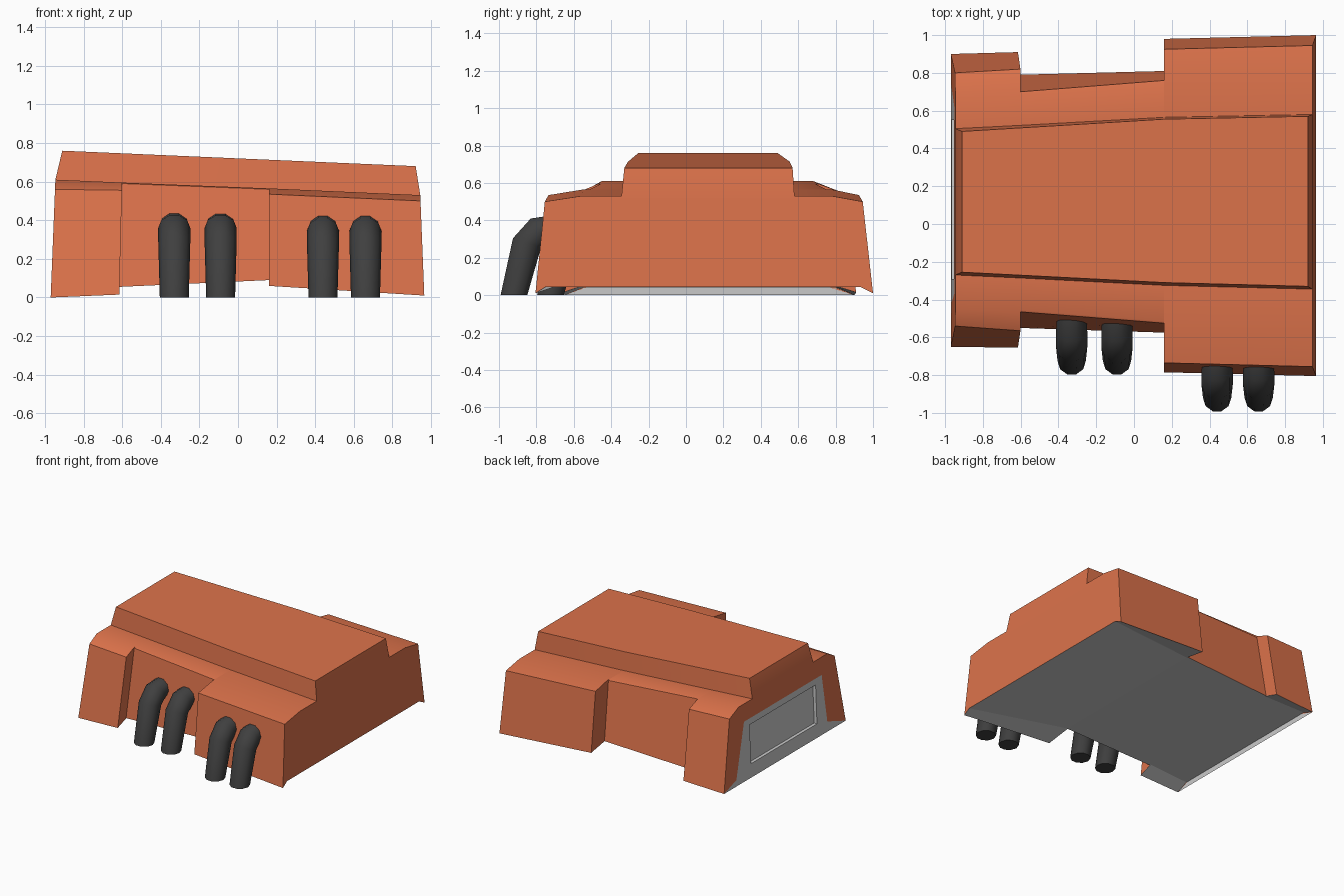
import bpy, bmesh, math
from mathutils import Vector

if "Cube" in bpy.data.objects:
    bpy.data.objects.remove(bpy.data.objects["Cube"])


def material(name, rgb):
    m = bpy.data.materials.new(name)
    m.diffuse_color = (*rgb, 1)
    m.use_nodes = True
    m.node_tree.nodes["Principled BSDF"].inputs["Base Color"].default_value = m.diffuse_color
    return m


orange = material("orange_paint", (0.72, 0.17, 0.07))
dark = material("dark_rubber", (0.05, 0.05, 0.05))


def make(name, verts, faces, facing, mat=None, smooth=None):
    """Mesh from faces; the largest face is made to look along `facing`."""
    bm = bmesh.new()
    vs = [bm.verts.new(v) for v in verts]
    for f in faces:
        bm.faces.new([vs[i] for i in f])
    bmesh.ops.remove_doubles(bm, verts=bm.verts, dist=1e-4)
    tiny = [f for f in bm.faces if f.calc_area() < 1e-6]
    bmesh.ops.delete(bm, geom=tiny, context='FACES_ONLY')
    bmesh.ops.recalc_face_normals(bm, faces=bm.faces)
    bm.normal_update()
    big = max(bm.faces, key=lambda f: f.calc_area())
    if big.normal.dot(Vector(facing)) < 0:
        bmesh.ops.reverse_faces(bm, faces=bm.faces)
    loose = [v for v in bm.verts if not v.link_faces]
    bmesh.ops.delete(bm, geom=loose, context='VERTS')
    me = bpy.data.meshes.new(name)
    bm.to_mesh(me)
    bm.free()
    ob = bpy.data.objects.new(name, me)
    bpy.context.collection.objects.link(ob)
    if mat:
        me.materials.append(mat)
    if smooth:
        bpy.ops.object.select_all(action='DESELECT')
        ob.select_set(True)
        bpy.context.view_layer.objects.active = ob
        bpy.ops.object.shade_smooth_by_angle(angle=math.radians(smooth))
    return ob


def lerp(x, table):
    """Piecewise linear value at x."""
    for (x0, a), (x1, b) in zip(table, table[1:]):
        if x <= x1 or (x1, b) == table[-1]:
            return a + (b - a) * (x - x0) / (x1 - x0)


# Casing stations: x, lean, top x, heights, front y, back y
# (each for floor edge, foot, shoulder, deck edge)
stations = [
    (-0.97, 0.04, -0.91, (.04, .00, .56, .61), (-.55, -.65, -.54, -.45), (.80, .90, .80, .68)),
    (-0.615, 0.025, -0.60, (.055, .015, .555, .595), (-.54, -.655, -.565, -.47), (.78, .91, .82, .71)),
    (-0.615, 0.025, -0.60, (.055, .055, .59, .595), (-.54, -.55, -.465, -.455), (.78, .79, .70, .69)),
    (0.16, 0, 0.16, (.09, .09, .56, .565), (-.57, -.575, -.525, -.515), (.80, .81, .76, .75)),
    (0.16, 0, 0.16, (.09, .06, .535, .565), (-.57, -.785, -.735, -.55), (.80, .98, .925, .78)),
    (0.965, -0.04, 0.92, (.045, .01, .50, .53), (-.75, -.805, -.755, -.56), (.93, 1.0, .945, .78)),
]


def section(x, lean, tx, zs, front, back):
    zf = zs[3]
    zt = lerp(tx, [(-.91, .76), (.92, .68)])
    fy = [lerp(tx, [(-.91, a), (.16, b), (.92, c)]) for a, b, c in
          ((-.27, -.325, -.345), (-.255, -.31, -.33), (.49, .555, .57), (.505, .565, .58))]
    pts = [(x + lean * z, y, z) for y, z in zip(front, zs)]
    pts += [(x + lean * zf, fy[0], zf), (tx, fy[1], zt),
            (tx, fy[2], zt), (x + lean * zf, fy[3], zf)]
    pts += [(x + lean * z, y, z) for y, z in reversed(list(zip(back, zs)))]
    return pts


N = 12
verts = [p for s in stations for p in section(*s)]
shell, floor = [], []
for s in range(len(stations) - 1):
    for k in range(N):
        a, b = s * N + k, s * N + (k + 1) % N
        (floor if k in (0, 10, 11) else shell).append((a, b, b + N, a + N))

# Casing: right end closed, left end framed around the grille panel
R = N * 5
shell.append([R + k for k in (0, 1, 2, 3, 4, 7, 8, 9, 10, 11)])
shell += [[R + 4, R + 5, R + 6, R + 7], [4, 5, 6, 7]]


def on_end(y, z, inset=0.0):
    return (-0.97 + 0.04 * z + inset, y, z)


opening = [on_end(*p) for p in ((-.42, .08), (-.37, .47), (.62, .47), (.74, .05))]
o = len(verts)
shell.append([1, 2, 3, 4, 7, 8, 9, 10, o + 3, o + 2, o + 1, o])
make("casing", verts + opening, shell, (0, 0, 1), orange, 30)

# Underside
make("underside", verts, floor, (0, 0, -1))

# Grille panel on the left end, with recessed window and sill
win = ((-.29, .11), (-.29, .42), (.55, .42), (.55, .11))
pv = opening + [on_end(*p) for p in win] + [on_end(*p, 0.025) for p in win]
pv += [verts[k] for k in (1, 10, 11, 0)]
pf = [(8, 9, 10, 11), (12, 0, 3, 13, 14, 15)]
for k in range(4):
    j = (k + 1) % 4
    pf += [(k, j, 4 + j, 4 + k), (4 + k, 4 + j, 8 + j, 8 + k)]
make("grille_panel", pv, pf, (-1, 0, 0))

# Bent pipes: y, z, ring tilt in degrees, radius
inner_path = [(-.725, 0, 0, .075), (-.65, .29, 18, .083), (-.575, .36, 55, .083), (-.44, .37, 90, .075)]
outer_path = [(-.92, 0, 0, .075), (-.85, .28, 18, .083), (-.785, .345, 55, .083), (-.69, .36, 90, .075)]
SIDES = 10
for n, (x, path) in enumerate([(-.33, inner_path), (-.09, inner_path),
                               (.44, outer_path), (.66, outer_path)]):
    pts, faces = [], []
    for y, z, tilt, r in path:
        t = math.radians(tilt)
        for k in range(SIDES):
            a = 2 * math.pi * k / SIDES
            u, v = r * math.cos(a), r * math.sin(a)
            pts.append((x + u, y + v * math.cos(t), z - v * math.sin(t)))
    for s in range(len(path) - 1):
        for k in range(SIDES):
            a, b = s * SIDES + k, s * SIDES + (k + 1) % SIDES
            faces.append((a, b, b + SIDES, a + SIDES))
    faces += [list(range(SIDES)), [len(pts) - SIDES + k for k in range(SIDES)]]
    ob = make("pipe_%d" % (n + 1), pts, faces, (0, 0, 1), dark)
    # closed tube: outward normals
    bm = bmesh.new()
    bm.from_mesh(ob.data)
    bmesh.ops.recalc_face_normals(bm, faces=bm.faces)
    bm.to_mesh(ob.data)
    bm.free()
    bpy.ops.object.select_all(action='DESELECT')
    ob.select_set(True)
    bpy.context.view_layer.objects.active = ob
    bpy.ops.object.shade_smooth_by_angle(angle=math.radians(40))
